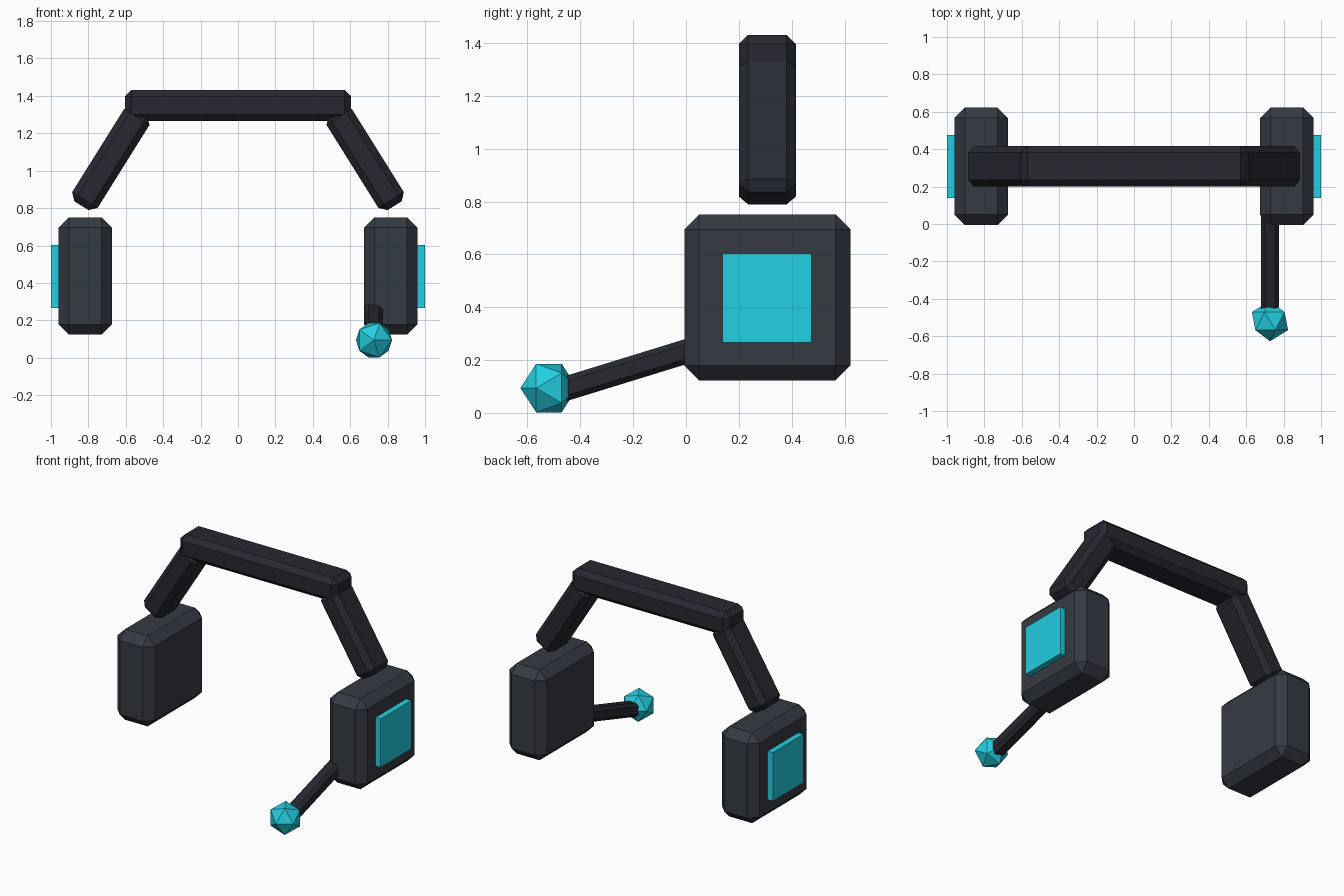
import bpy, bmesh
from math import radians, atan2, hypot
from mathutils import Matrix

if "Cube" in bpy.data.objects:
    bpy.data.objects.remove(bpy.data.objects["Cube"])


def material(name, rgb):
    m = bpy.data.materials.new(name)
    m.diffuse_color = (*rgb, 1)
    m.use_nodes = True
    m.node_tree.nodes["Principled BSDF"].inputs["Base Color"].default_value = m.diffuse_color
    return m


CUP = material("cup_grey", (0.036, 0.042, 0.055))
BAND = material("band_black", (0.019, 0.022, 0.029))
CYAN = material("cyan", (0.017, 0.62, 0.75))


def finish(name, bm, mat, loc, rot=(0, 0, 0)):
    mesh = bpy.data.meshes.new(name)
    bm.to_mesh(mesh)
    bm.free()
    mesh.materials.append(mat)
    ob = bpy.data.objects.new(name, mesh)
    ob.location, ob.rotation_euler = loc, rot
    bpy.context.collection.objects.link(ob)
    return ob


def box(name, size, loc, mat, bevel=0, rot=(0, 0, 0)):
    """Box with single-segment chamfered edges."""
    bm = bmesh.new()
    bmesh.ops.create_cube(bm, size=1, matrix=Matrix.Diagonal((*size, 1)))
    if bevel:
        bmesh.ops.bevel(bm, geom=bm.edges[:], offset=bevel, segments=1,
                        affect='EDGES', profile=0.5)
    return finish(name, bm, mat, loc, rot)


YC = 0.308  # depth centre of band and cups

# Headband top
box("headband_top", (1.21, 0.216, 0.166), (0, YC, 1.348), BAND, 0.035)

# Mirrored arms, ear cups and outer plates
for side, s in (("left", -1), ("right", 1)):
    box(f"headband_arm_{side}", (0.16, 0.216, 0.594), (s * 0.68, YC, 1.065),
        BAND, 0.035, (0, -s * radians(32), 0))
    box(f"ear_cup_{side}", (0.287, 0.628, 0.628), (s * 0.817, YC, 0.437),
        CUP, 0.056)
    box(f"ear_plate_{side}", (0.08, 0.337, 0.337), (s * 0.96, YC - 0.001, 0.435),
        CYAN)

# Microphone boom, running from inside the right cup down to the tip
y0, z0, y1, z1 = -0.50, 0.078, 0.10, 0.263
box("mic_boom", (0.094, hypot(y1 - y0, z1 - z0), 0.092),
    (0.727, (y0 + y1) / 2, (z0 + z1) / 2), BAND, 0.02,
    (atan2(z1 - z0, y1 - y0), 0, 0))

# Faceted microphone tip
bm = bmesh.new()
bmesh.ops.create_icosphere(bm, subdivisions=1, radius=0.108)
finish("mic_tip", bm, CYAN, (0.727, -0.519, 0.094), (radians(90), 0, 0))
